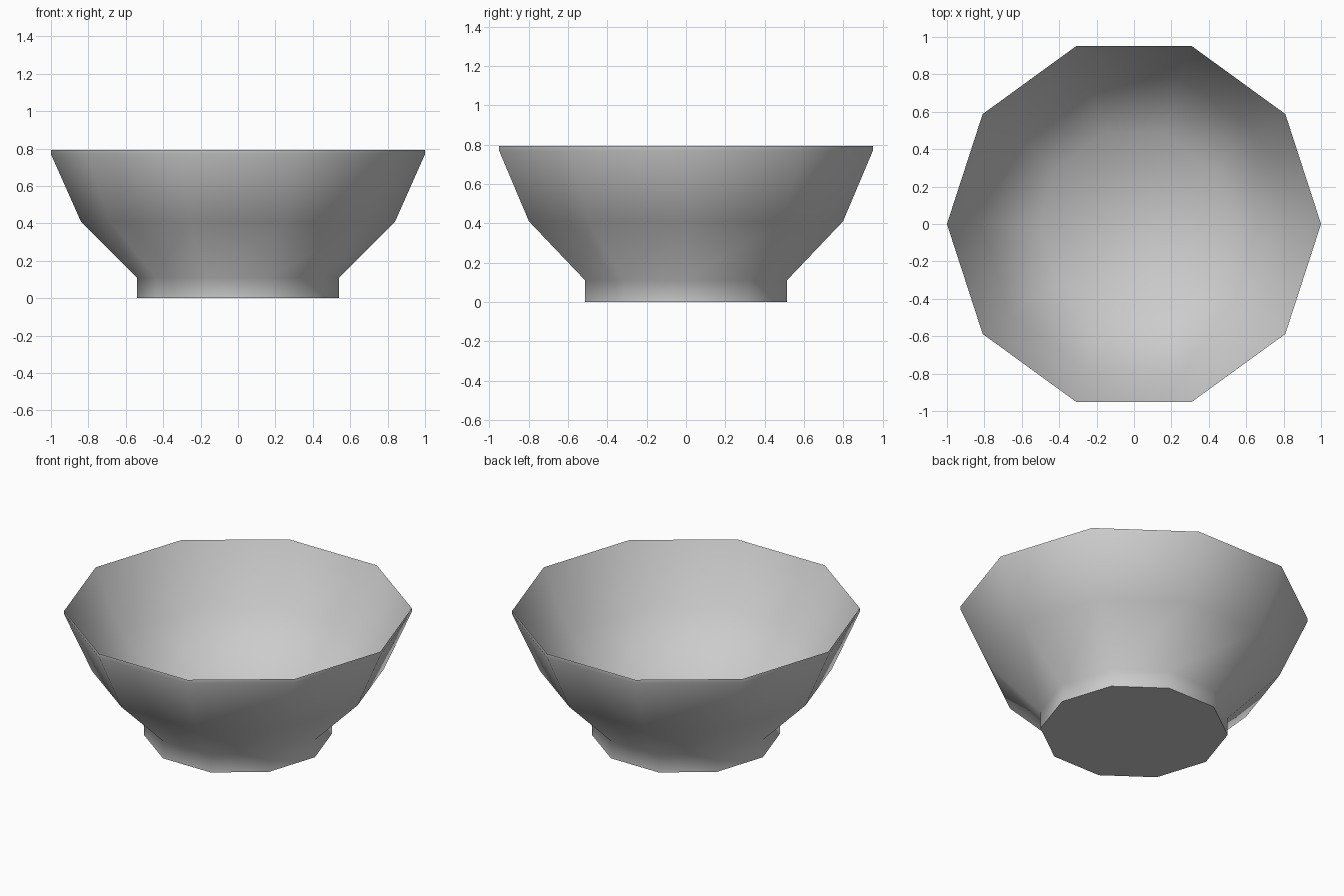
import bpy, bmesh, math

SIDES = 10

old = bpy.data.objects.get("Cube")
if old:
    bpy.data.objects.remove(old, do_unlink=True)

grey = bpy.data.materials.new("plain_grey")
grey.use_nodes = True
grey.diffuse_color = (0.6, 0.6, 0.6, 1)
grey.node_tree.nodes["Principled BSDF"].inputs["Base Color"].default_value = (0.6, 0.6, 0.6, 1)

# (radius, height) from the foot, up the outer wall, over the rim and down inside
profile = [(0.54, 0.0), (0.54, 0.11), (0.84, 0.41), (1.0, 0.77), (1.0, 0.793),
           (0.82, 0.43), (0.51, 0.13)]

bm = bmesh.new()
rings = []
for radius, height in profile:
    angles = [math.tau * i / SIDES for i in range(SIDES)]
    rings.append([bm.verts.new((radius * math.cos(a), radius * math.sin(a), height)) for a in angles])

# Wall faces between neighbouring rings
for low, high in zip(rings, rings[1:]):
    for i in range(SIDES):
        j = (i + 1) % SIDES
        bm.faces.new((low[i], low[j], high[j], high[i]))

# Underside and inner floor
underside = bm.faces.new(rings[0][::-1])
bm.faces.new(rings[-1])

for face in bm.faces:
    face.smooth = True

# Sharp edges around the underside and the rim
for ring in (rings[0], rings[4]):
    for i in range(SIDES):
        bm.edges.get((ring[i], ring[(i + 1) % SIDES])).smooth = False
underside.smooth = False

mesh = bpy.data.meshes.new("bowl")
bm.to_mesh(mesh)
bm.free()
mesh.materials.append(grey)
bowl = bpy.data.objects.new("bowl", mesh)
bpy.context.collection.objects.link(bowl)
